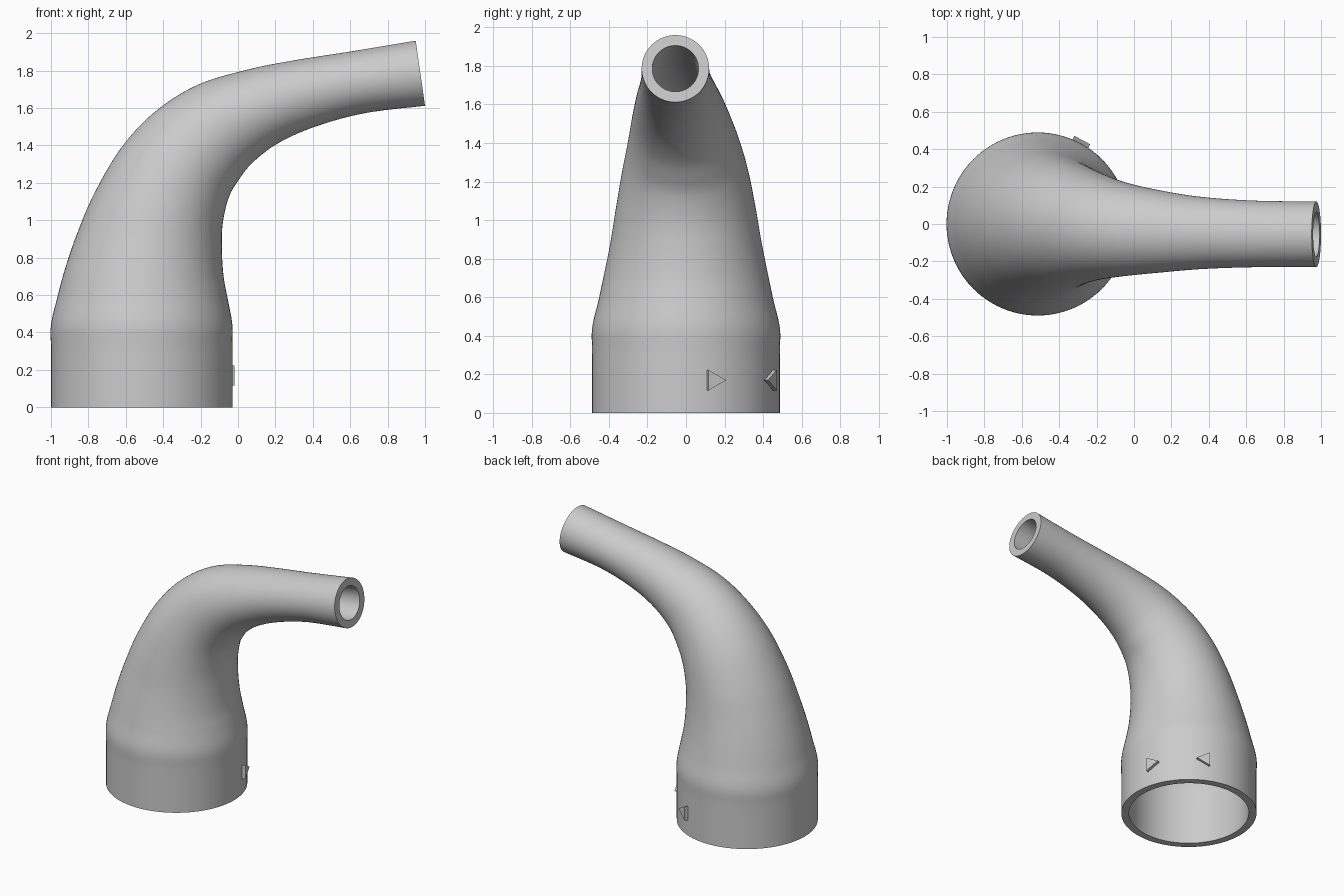
import bpy, bmesh, math
from mathutils import Vector, Matrix

if "Cube" in bpy.data.objects:
    bpy.data.objects.remove(bpy.data.objects["Cube"])

N, STEPS, WALL = 96, 7, 0.055
BASE = Vector((-0.515, 0, 0))

# Sections: outer-bend point (x, z), inner-bend point (x, z), centre y, half width
SECTIONS = [
    (-1.00, 0.00, -0.03, 0.00, 0, .487),
    (-1.00, 0.30, -0.03, 0.30, 0, .487),
    (-1.00, 0.44, -0.03, 0.44, 0, .487),
    (-.968, .580, -.055, .580, 0, .455),
    (-.925, .740, -.077, .700, 0, .425),
    (-.860, .930, -.086, .840, 0, .392),
    (-.770, 1.14, -.082, .980, -.001, .363),
    (-.630, 1.38, -.050, 1.12, -.004, .327),
    (-.450, 1.575, 0.00, 1.21, -.012, .290),
    (-.220, 1.722, .080, 1.31, -.027, .253),
    (.050, 1.805, .220, 1.415, -.040, .220),
    (.300, 1.855, .420, 1.503, -.048, .193),
    (.600, 1.902, .680, 1.573, -.053, .178),
    (.950, 1.960, 1.00, 1.612, -.055, .175),
]


def spline(rows, steps):
    """Smooth Catmull-Rom interpolation through the sections."""
    out = []
    for i in range(len(rows) - 1):
        a, b, c, d = (rows[max(0, min(len(rows) - 1, i + k))] for k in (-1, 0, 1, 2))
        for s in range(steps):
            t = s / steps
            out.append([q + .5 * t * (r - p + t * (2 * p - 5 * q + 4 * r - w
                        + t * (3 * (q - r) + w - p))) for p, q, r, w in zip(a, b, c, d)])
    return out + [list(rows[-1])]


def finish(bm, name):
    bmesh.ops.recalc_face_normals(bm, faces=bm.faces)
    me = bpy.data.meshes.new(name)
    bm.to_mesh(me)
    bm.free()
    ob = bpy.data.objects.new(name, me)
    bpy.context.collection.objects.link(ob)
    return ob


def ring(bm, row, inset):
    x1, z1, x2, z2, cy, hw = row
    c = Vector(((x1 + x2) / 2, cy, (z1 + z2) / 2))
    u = Vector(((x1 - x2) / 2, 0, (z1 - z2) / 2))
    u *= 1 - inset / u.length
    v = Vector((0, hw - inset, 0))
    return [bm.verts.new(c + u * math.cos(a) + v * math.sin(a))
            for a in (2 * math.pi * k / N for k in range(N))]


def prism(name, outline, matrix, depth):
    """Extrude a local xy outline along local z."""
    bm = bmesh.new()
    f = bm.faces.new([bm.verts.new((x, y, 0)) for x, y in outline])
    g = bmesh.ops.extrude_face_region(bm, geom=[f])["geom"]
    bmesh.ops.translate(bm, vec=(0, 0, depth),
                        verts=[e for e in g if isinstance(e, bmesh.types.BMVert)])
    bm.transform(matrix)
    return finish(bm, name)


def radial(angle, dist, z):
    """Frame on the collar: x tangent, y up, z outward."""
    a = math.radians(angle)
    out, tan = Vector((math.cos(a), math.sin(a), 0)), Vector((-math.sin(a), math.cos(a), 0))
    m = Matrix((tan, (0, 0, 1), out)).transposed().to_4x4()
    m.translation = BASE + out * dist + Vector((0, 0, z))
    return m


# Hollow bent nozzle: outer skin up, inner skin back down, closed into one shell
rows = spline(SECTIONS, STEPS)
bm = bmesh.new()
rings = [ring(bm, r, 0) for r in rows] + [ring(bm, r, WALL) for r in reversed(rows)]
for i, a in enumerate(rings):
    b = rings[(i + 1) % len(rings)]
    for k in range(N):
        j = (k + 1) % N
        bm.faces.new((a[k], a[j], b[j], b[k]))
nozzle = finish(bm, "nozzle")

# Rounded vent slot through the back wall
R, H = .036, .035
slot = [(R * math.cos(a), R * math.sin(a) + (H if k < 13 else -H))
        for k, a in [(k, math.pi * (k if k < 13 else k - 1) / 12) for k in range(26)]]
cutter = prism("slot_cutter", slot, radial(88, .3, .575), .3)
cutter.hide_render = True
cutter.hide_set(True)
cut = nozzle.modifiers.new("vent_slot", 'BOOLEAN')
cut.operation, cut.object, cut.solver = 'DIFFERENCE', cutter, 'EXACT'

bpy.context.view_layer.objects.active = nozzle
nozzle.select_set(True)
bpy.ops.object.modifier_apply(modifier=cut.name)
bpy.data.objects.remove(cutter)
bpy.ops.object.shade_smooth_by_angle(angle=math.radians(35))

# Two raised triangular markers on the collar, pointing at each other
for name, angle, s in (("marker_right", 18.6, 1), ("marker_back", 62, -1)):
    tri = [(-.048 * s, -.053), (.048 * s, 0), (-.048 * s, .053)]
    prism(name, tri, radial(angle, .465, .17), .043)
